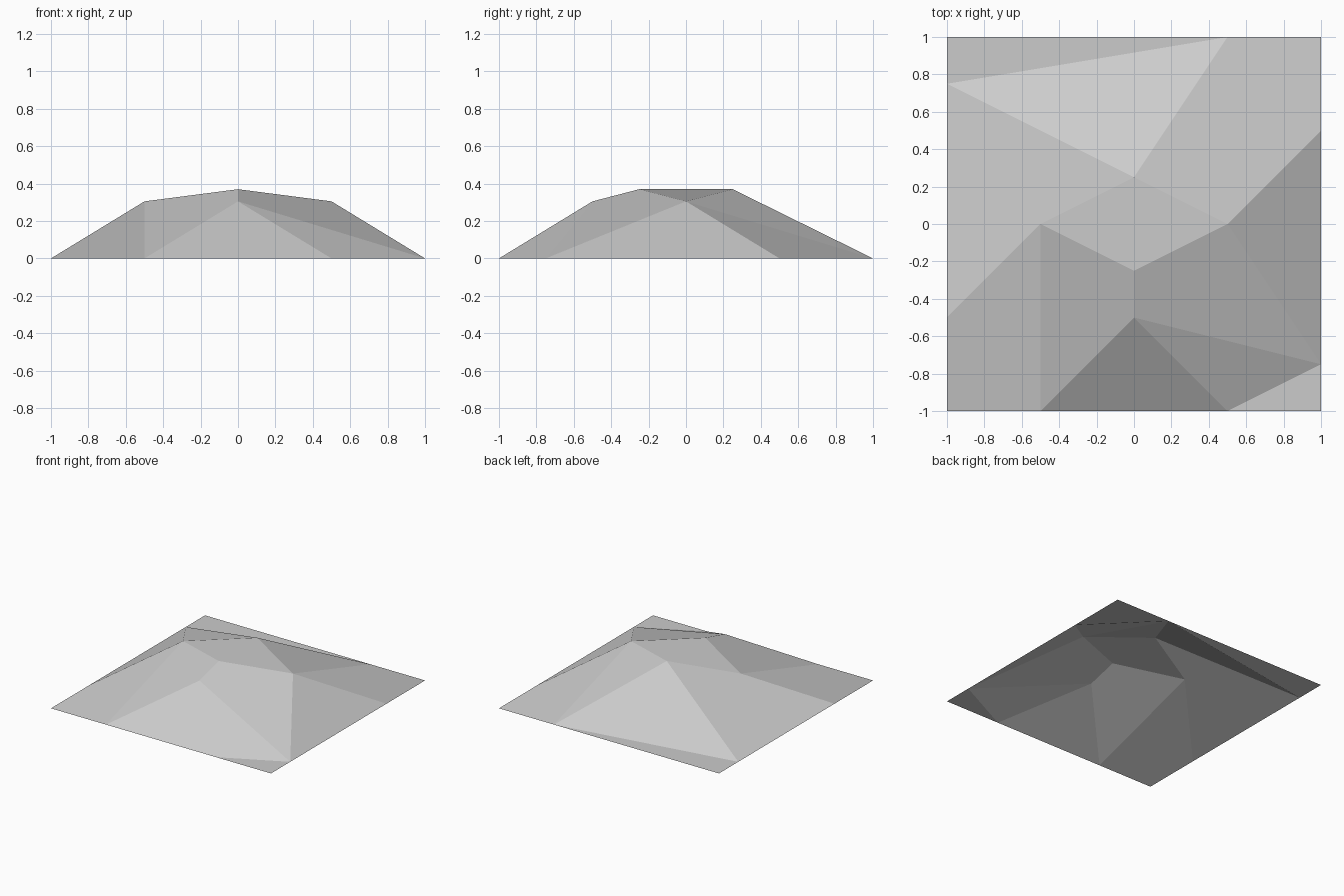
import bpy
import bmesh

cube = bpy.data.objects.get("Cube")
if cube:
    bpy.data.objects.remove(cube, do_unlink=True)

# One plain stone grey
stone = bpy.data.materials.new("stone grey")
stone.use_nodes = True
grey = (0.6, 0.6, 0.6, 1)
stone.diffuse_color = grey
stone.node_tree.nodes["Principled BSDF"].inputs["Base Color"].default_value = grey

RIDGE, SHOULDER, GROUND = 0.37, 0.305, 0.0

# Summit ridge, shoulders below it, and the square foot of the hill
points = {
    "peak_front": (0, -0.25, RIDGE), "peak_back": (0, 0.25, RIDGE),
    "west": (-0.5, 0, SHOULDER), "east": (0.5, 0, SHOULDER),
    "south": (0, -0.5, SHOULDER),
    "sw": (-1, -1, GROUND), "se": (1, -1, GROUND),
    "ne": (1, 1, GROUND), "nw": (-1, 1, GROUND),
    "foot_sw": (-0.5, -1, GROUND), "foot_se": (0.5, -1, GROUND),
    "foot_es": (1, -0.75, GROUND), "foot_en": (1, 0.5, GROUND),
    "foot_ne": (0.5, 1, GROUND),
    "foot_wn": (-1, 0.75, GROUND), "foot_ws": (-1, -0.5, GROUND),
}

# Facets, counter-clockwise from above; quads fold from first to third corner
facets = [
    # summit
    "peak_front east peak_back west",
    # front slopes
    "west foot_sw south peak_front",
    "south foot_sw foot_se",
    "south foot_se foot_es",
    "east peak_front south foot_es",
    # side slopes
    "east foot_es foot_en",
    "west peak_back foot_wn foot_ws",
    # back slopes
    "peak_back east foot_ne",
    "peak_back foot_ne foot_wn",
    # corners
    "foot_ws sw foot_sw west",
    "foot_en ne foot_ne east",
    "foot_se se foot_es",
    "foot_ne nw foot_wn",
]

# Hill shell, open underneath
bm = bmesh.new()
verts = {name: bm.verts.new(co) for name, co in points.items()}
for facet in facets:
    bm.faces.new([verts[name] for name in facet.split()])
mesh = bpy.data.meshes.new("hill")
bm.to_mesh(mesh)
bm.free()
mesh.materials.append(stone)
hill = bpy.data.objects.new("hill", mesh)
bpy.context.collection.objects.link(hill)
